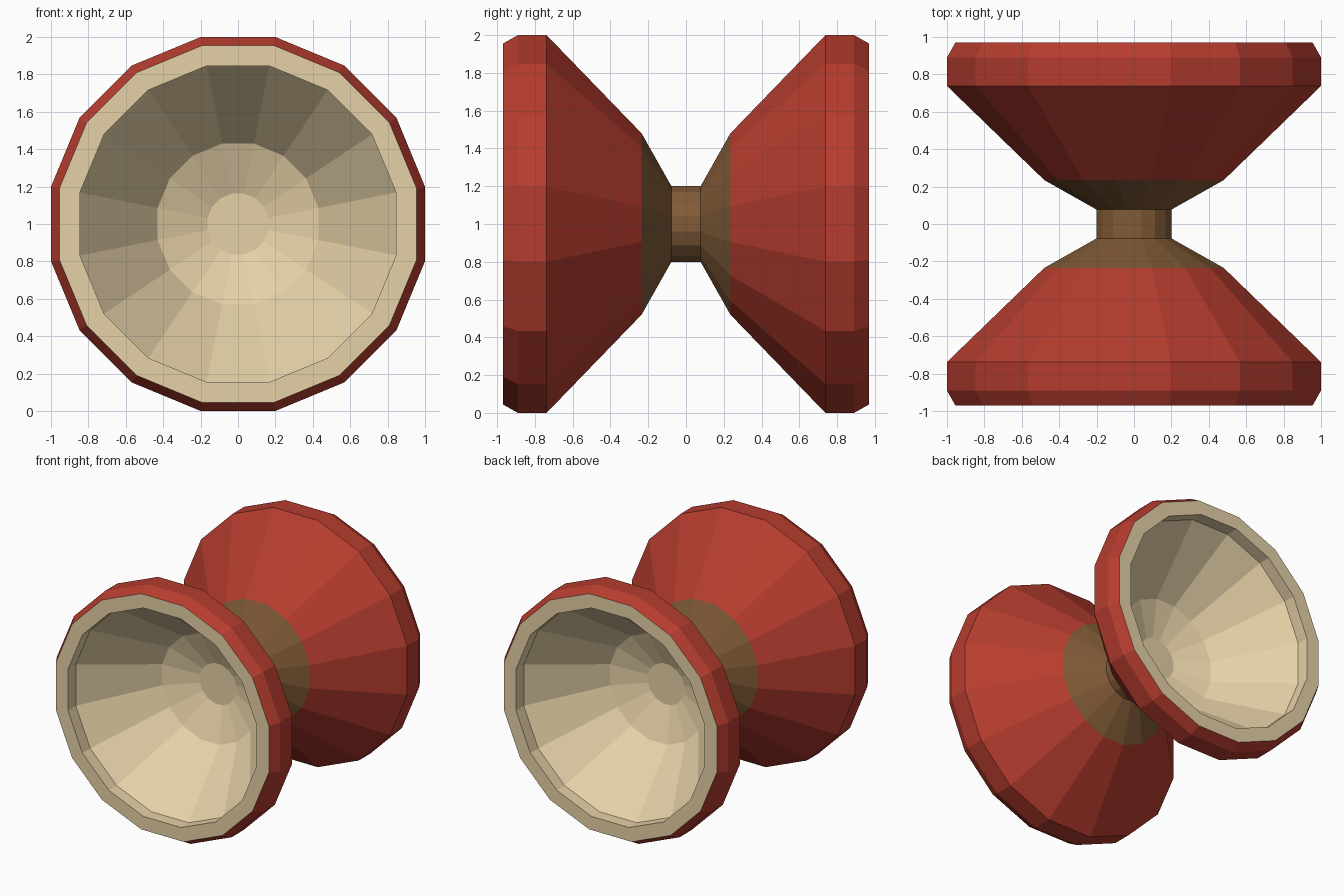
import bpy, bmesh, math

if "Cube" in bpy.data.objects:
    bpy.data.objects.remove(bpy.data.objects["Cube"])

SIDES = 16
APOTHEM = math.cos(math.pi / SIDES)   # profile radii are measured to the flats


def material(name, rgb):
    m = bpy.data.materials.new(name)
    m.diffuse_color = (*rgb, 1)
    m.use_nodes = True
    m.node_tree.nodes["Principled BSDF"].inputs["Base Color"].default_value = m.diffuse_color
    return m


RED = material("red", (0.47, 0.046, 0.028))
CREAM = material("cream", (0.79, 0.64, 0.39))
BROWN = material("brown", (0.22, 0.105, 0.038))


def lathe(name, profile, mats, bands, side=1, cap=False):
    """Spin (radius, y) points about the y axis; bands = material per strip."""
    bm = bmesh.new()
    rings = []
    for r, y in profile:
        ring = []
        for j in range(SIDES):
            a = 2 * math.pi * (j + 0.5) / SIDES
            R = r / APOTHEM
            ring.append(bm.verts.new((R * math.sin(a), side * y, 1 + R * math.cos(a))))
        rings.append(ring)

    def face(verts, mat):
        f = bm.faces.new(verts if side > 0 else verts[::-1])
        f.material_index = mat

    for a, b, mat in zip(rings, rings[1:], bands):
        for j in range(SIDES):
            k = (j + 1) % SIDES
            face([a[j], a[k], b[k], b[j]], mat)
    if cap:
        face(rings[-1], bands[-1])
    me = bpy.data.meshes.new(name)
    bm.to_mesh(me)
    bm.free()
    for m in mats:
        me.materials.append(m)
    ob = bpy.data.objects.new(name, me)
    bpy.context.collection.objects.link(ob)
    return ob


# Cup: brown collar, red flare and rim, cream lip and hollow
cup = [(0.20, 0.077), (0.48, 0.235), (1.0, 0.738), (1.0, 0.89), (0.955, 0.97),
       (0.845, 0.97), (0.845, 0.87), (0.43, 0.36), (0.163, 0.255)]
cup_bands = [0, 1, 1, 1, 2, 2, 2, 2]
lathe("front_cup", cup, [BROWN, RED, CREAM], cup_bands, side=-1, cap=True)
lathe("back_cup", cup, [BROWN, RED, CREAM], cup_bands, side=1, cap=True)

# Short axle joining the cups
lathe("axle", [(0.20, -0.077), (0.20, 0.077)], [BROWN], [0])
